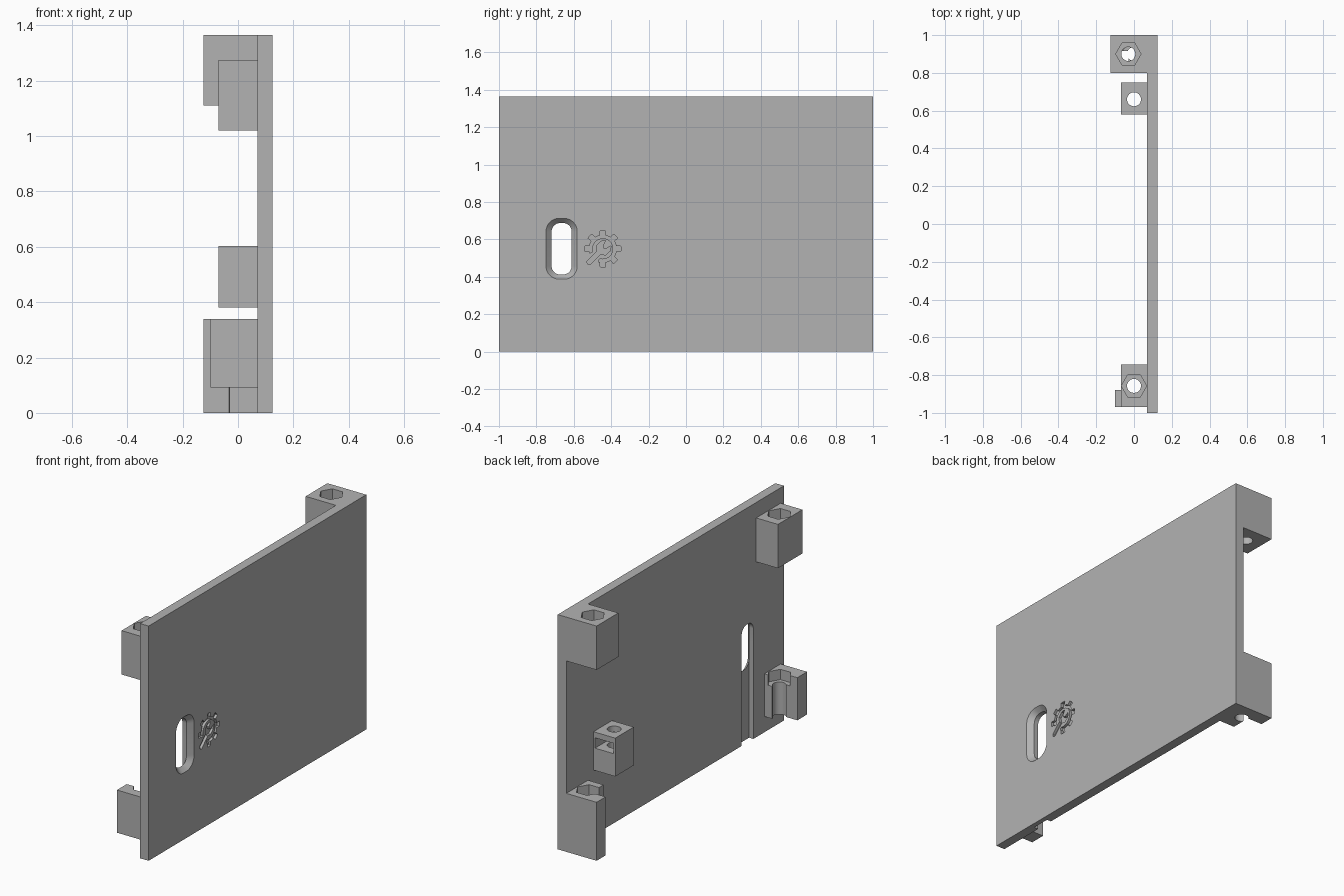
import bpy, bmesh
from math import cos, sin, pi, radians
from mathutils import Vector

if "Cube" in bpy.data.objects:
    bpy.data.objects.remove(bpy.data.objects["Cube"])

grey = bpy.data.materials.new("plain grey")
grey.use_nodes = True
tone = (0.448, 0.448, 0.448, 1)
grey.diffuse_color = tone
grey.node_tree.nodes["Principled BSDF"].inputs["Base Color"].default_value = tone


def finish(name, bm):
    bmesh.ops.recalc_face_normals(bm, faces=bm.faces)
    mesh = bpy.data.meshes.new(name)
    bm.to_mesh(mesh)
    bm.free()
    mesh.materials.append(grey)
    obj = bpy.data.objects.new(name, mesh)
    bpy.context.collection.objects.link(obj)
    return obj


def loft(name, sections):
    """Closed solid through matching outlines, capped at both ends."""
    bm = bmesh.new()
    rings = [[bm.verts.new(p) for p in s] for s in sections]
    for a, b in zip(rings, rings[1:]):
        for i in range(len(a)):
            j = (i + 1) % len(a)
            bm.faces.new((a[i], a[j], b[j], b[i]))
    bm.faces.new(rings[0])
    bm.faces.new(rings[-1])
    return finish(name, bm)


def upright(name, outline, z0, z1):
    return loft(name, [[(x, y, z) for x, y in outline] for z in (z0, z1)])


def sideways(name, outline, x0, x1):
    return loft(name, [[(x, y, z) for y, z in outline] for x in (x0, x1)])


def box(name, x0, x1, y0, y1, z0, z1):
    return upright(name, [(x0, y0), (x1, y0), (x1, y1), (x0, y1)], z0, z1)


def circle(cx, cy, r, n):
    return [(cx + r * cos(2 * pi * i / n), cy + r * sin(2 * pi * i / n)) for i in range(n)]


def rounded(cy, cz, w, h, r, n=8):
    pts = []
    for k, (sy, sz) in enumerate(((1, 1), (-1, 1), (-1, -1), (1, -1))):
        for i in range(n + 1):
            a = (k + i / n) * pi / 2
            pts.append((cy + sy * (w / 2 - r) + r * cos(a),
                        cz + sz * (h / 2 - r) + r * sin(a)))
    return pts


def cut(obj, *cutters):
    for c in cutters:
        mod = obj.modifiers.new("cut", "BOOLEAN")
        mod.operation = "DIFFERENCE"
        mod.solver = "EXACT"
        mod.object = c
    bpy.context.view_layer.update()
    dg = bpy.context.evaluated_depsgraph_get()
    mesh = bpy.data.meshes.new_from_object(obj.evaluated_get(dg))
    obj.modifiers.clear()
    obj.data = mesh
    for c in cutters:
        bpy.data.objects.remove(c)


def screw_hole(obj, cx, cy, z0, z1, pocket=True):
    """Round through hole with a hexagonal nut pocket at the top."""
    tools = [upright("bore_cutter", circle(cx, cy, 0.037, 32), z0 - 0.05, z1 + 0.05)]
    if pocket:
        tools.append(upright("nut_cutter", circle(cx, cy, 0.067, 6), z1 - 0.06, z1 + 0.05))
    cut(obj, *tools)


INNER, OUTER, TOP = 0.07, 0.125, 1.365

# Side panel with chamfered window and wire groove behind it
panel = box("side_panel", INNER, OUTER, -1, 1, 0, TOP)
wy, wz = -0.665, 0.55
small = rounded(wy, wz, 0.107, 0.275, 0.045)
large = rounded(wy, wz, 0.167, 0.325, 0.07)
window = loft("window_cutter", [[(x, y, z) for y, z in s] for x, s in
                                ((0.0, small), (0.097, small), (OUTER, large), (0.15, large))])
groove = box("groove_cutter", 0.0, 0.097, wy - 0.0535, wy + 0.0535, -0.1, wz)

# Engraved gear outline, open at the lower left for the spanner
gy, gz, teeth = -0.445, 0.55, 8
rim, inside = [], []
start, sweep, steps = radians(-108), radians(306), 136
for i in range(steps + 1):
    a = start + sweep * i / steps
    phase = (a * teeth / (2 * pi)) % 1
    r = 0.097 if abs(phase - 0.5) > 0.27 else 0.073
    rim.append((gy + r * cos(a), gz + r * sin(a)))
    inside.append((gy + 0.056 * cos(a), gz + 0.056 * sin(a)))
gear = sideways("gear_cutter", rim + inside[::-1], 0.11, 0.15)

# Engraved spanner: handle with an open jaw
spanner_side = [(-0.115, 0.0), (-0.108, 0.013), (-0.03, 0.013), (-0.012, 0.034),
                (0.02, 0.036), (0.042, 0.02), (0.012, 0.012), (0.004, 0.0)]
loop = spanner_side + [(u, -v) for u, v in spanner_side[-2:0:-1]]
d = cos(pi / 4)
spanner = sideways("spanner_cutter",
                   [(gy + d * (u - v), gz + d * (u + v)) for u, v in loop], 0.11, 0.15)
cut(panel, window, groove, gear, spanner)

# Upper mounts
back_top = box("upper_back_mount", -0.125, INNER, 0.80, 1.0, 1.11, TOP)
screw_hole(back_top, -0.03, 0.90, 1.11, TOP)
front_top = box("upper_front_mount", -0.07, INNER, -0.97, -0.745, 1.02, 1.275)
screw_hole(front_top, 0, -0.857, 1.02, 1.275)


# Lower mounts: L-shaped, with a long wall and a short shoulder
def l_mount(name, far, mid, near, reach, shoulder, cy, z0, z1):
    obj = upright(name, [(INNER, far), (reach, far), (reach, mid),
                         (shoulder, mid), (shoulder, near), (INNER, near)], z0, z1)
    screw_hole(obj, 0, cy, z0, z1)


l_mount("lower_back_mount", 1.0, 0.917, 0.80, -0.125, -0.03, 0.90, 0, 0.34)
l_mount("lower_front_mount", -0.97, -0.88, -0.82, -0.10, 0.02, -0.857, 0.092, 0.34)

# Middle mount with a side slot for a nut
middle = box("middle_mount", -0.07, INNER, 0.58, 0.75, 0.38, 0.603)
screw_hole(middle, 0, 0.66, 0.38, 0.603, pocket=False)
cut(middle, box("slot_cutter", -0.06, 0.06, 0.60, 0.80, 0.51, 0.57))

# Smooth the bores and keep every edge crisp
for obj in bpy.context.scene.objects:
    obj.select_set(obj.type == "MESH")
bpy.context.view_layer.objects.active = panel
bpy.ops.object.shade_smooth_by_angle(angle=radians(30))
